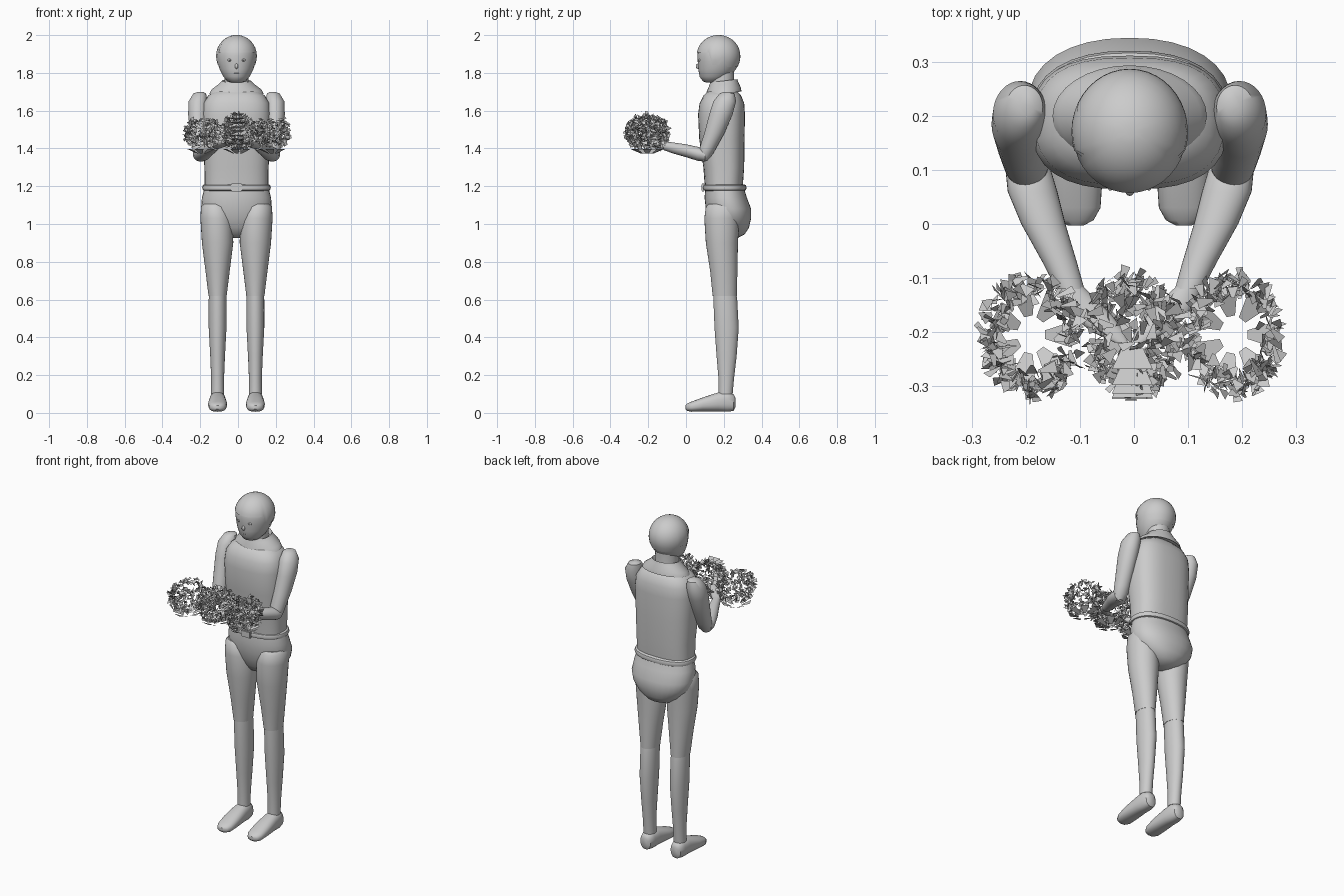
import bpy, bmesh, math, random
from mathutils import Vector, Matrix

random.seed(4)
if "Cube" in bpy.data.objects:
    bpy.data.objects.remove(bpy.data.objects["Cube"])

MID = -0.008  # body centre line
grey = bpy.data.materials.new("plain grey")
grey.use_nodes = True
COLOUR = (0.6, 0.6, 0.6, 1)
grey.diffuse_color = COLOUR
grey.node_tree.nodes["Principled BSDF"].inputs["Base Color"].default_value = COLOUR


def finish(name, bm, smooth=True):
    mesh = bpy.data.meshes.new(name)
    if smooth:
        bmesh.ops.recalc_face_normals(bm, faces=bm.faces)
    bm.to_mesh(mesh)
    bm.free()
    mesh.materials.append(grey)
    ob = bpy.data.objects.new(name, mesh)
    bpy.context.collection.objects.link(ob)
    if smooth:
        bpy.ops.object.select_all(action="DESELECT")
        ob.select_set(True)
        bpy.context.view_layer.objects.active = ob
        bpy.ops.object.shade_smooth_by_angle(angle=math.radians(40))
    return ob


def skin_rings(bm, rings, caps=True):
    n = len(rings[0])
    for a, b in zip(rings, rings[1:]):
        for i in range(n):
            j = (i + 1) % n
            bm.faces.new((a[i], a[j], b[j], b[i]))
    if caps:
        bm.faces.new(rings[0])
        bm.faces.new(rings[-1])


def loft(name, stations, axis="Z", power=2.0, side=1, sides=32):
    """Rings (x, y, z, half width, half depth) across the given axis."""
    bm = bmesh.new()
    rings = []
    for x, y, z, ru, rv in stations:
        ring = []
        for i in range(sides):
            a = math.tau * i / sides
            c, s = math.cos(a), math.sin(a)
            u = ru * math.copysign(abs(c) ** (2 / power), c)
            v = rv * math.copysign(abs(s) ** (2 / power), s)
            off = Vector((u, v, 0)) if axis == "Z" else Vector((u, 0, v))
            ring.append(bm.verts.new(Vector((MID + side * x, y, z)) + off))
        rings.append(ring)
    skin_rings(bm, rings)
    return finish(name, bm)


def ball(name, centre, radii):
    bm = bmesh.new()
    m = Matrix.Translation(centre) @ Matrix.Diagonal((*radii, 1))
    bmesh.ops.create_uvsphere(bm, u_segments=16, v_segments=10, radius=1, matrix=m)
    return finish(name, bm)


# Trunk
loft("torso", [(0, .20, 1.19, .168, .10), (0, .20, 1.3, .17, .108),
               (0, .19, 1.45, .178, .12), (0, .188, 1.58, .182, .124),
               (0, .19, 1.64, .175, .118), (0, .192, 1.68, .15, .10),
               (0, .195, 1.705, .11, .075), (0, .195, 1.715, .06, .05)], power=2.6)
loft("pelvis", [(0, .205, 1.19, .17, .102), (0, .21, 1.14, .183, .112),
                (0, .225, 1.08, .188, .12), (0, .23, 1.03, .175, .115),
                (0, .235, .98, .135, .098), (0, .235, .945, .085, .075),
                (0, .235, .925, .035, .035)], power=2.2)
loft("belt", [(0, .205, z, .170 + d, .104 + d) for z, d in
              [(1.176, 0), (1.18, .008), (1.192, .012), (1.205, .008), (1.21, 0)]], power=2.3)
bm = bmesh.new()
bmesh.ops.create_cube(bm, size=1, matrix=Matrix.Translation((MID, .091, 1.193))
                      @ Matrix.Diagonal((.062, .02, .042, 1)))
bmesh.ops.bevel(bm, geom=bm.edges[:], offset=.005, segments=2, affect="EDGES")
finish("belt_buckle", bm)

# Legs, arms, hands and feet
for side, word in ((1, "left"), (-1, "right")):
    loft(word + "_thigh", [(.115, .195, 1.105, .06, .075), (.112, .195, 1.09, .076, .09),
                           (.105, .19, 1.03, .086, .093), (.1, .19, .9, .083, .085),
                           (.1, .2, .75, .064, .072), (.1, .205, .62, .048, .064)], side=side)
    loft(word + "_shin", [(.1, .205, .64, .045, .06), (.1, .208, .6, .047, .063),
                          (.1, .215, .45, .047, .064), (.1, .215, .3, .039, .053),
                          (.1, .213, .18, .034, .041), (.1, .21, .1, .034, .037)], side=side)
    loft(word + "_foot", [(.1, .262, .055, .018, .025), (.1, .252, .055, .033, .044),
                          (.1, .22, .06, .042, .054), (.1, .17, .058, .044, .05),
                          (.1, .09, .045, .05, .037), (.1, .03, .033, .046, .027),
                          (.1, .007, .03, .033, .02), (.1, -.003, .03, .014, .01)],
         axis="Y", power=2.4, side=side)
    loft(word + "_upper_arm", [(.19, .22, 1.7, .014, .018), (.195, .217, 1.69, .034, .04),
                               (.203, .205, 1.65, .05, .06), (.205, .185, 1.58, .051, .062),
                               (.2, .15, 1.48, .046, .053), (.192, .115, 1.4, .042, .044),
                               (.19, .1, 1.36, .038, .036), (.19, .093, 1.335, .02, .02)], side=side)
    loft(word + "_forearm", [(.19, .118, 1.362, .025, .02), (.188, .1, 1.365, .042, .035),
                             (.18, .06, 1.372, .046, .037), (.16, 0, 1.388, .041, .034),
                             (.13, -.07, 1.403, .032, .029), (.11, -.12, 1.415, .026, .023)],
         axis="Y", side=side)
    loft(word + "_hand", [(.112, -.11, 1.415, .02, .018), (.095, -.14, 1.42, .034, .02),
                          (.07, -.17, 1.43, .038, .016), (.04, -.2, 1.44, .03, .012),
                          (.015, -.22, 1.447, .012, .006)], axis="Y", side=side)

# Neck, collar and head
loft("neck", [(0, .195, 1.68, .07, .065), (0, .19, 1.74, .064, .062), (0, .19, 1.84, .066, .066)])
collar = loft("collar", [(0, .2, 1.698, .125, .088), (0, .2, 1.69, .143, .094),
                         (0, .2, 1.712, .132, .09), (0, .2, 1.742, .092, .077),
                         (0, .2, 1.758, .078, .072), (0, .2, 1.735, .066, .062)])
for v in collar.data.vertices:
    v.co.z += .12 * (v.co.y - .2)
HX, HY, HZ, RX, RY, RZ = MID, .172, 1.89, .104, .112, .107
loft("head", [(0, .14, 1.748, .026, .03), (0, .142, 1.755, .046, .052),
              (0, .152, 1.78, .07, .08), (0, .165, 1.82, .09, .1),
              (0, .171, 1.86, .101, .109)]
     + [(0, HY, HZ + RZ * math.sin(t), RX * math.cos(t), RY * math.cos(t))
        for t in (0, .25, .5, .75, 1, 1.25, 1.45)])

# Hair cap whose lower edge dips over the temples and nape
bm = bmesh.new()
rings = []
for k in range(11):
    ring = []
    for i in range(40):
        a = math.tau * i / 40
        back = math.sin(a)
        edge = 1.908 if back < -.45 else 1.842 if back < .1 else 1.86 if back < .35 else 1.83
        z = edge + (HZ + RZ + .003 - edge) * math.sin(math.pi / 2 * k / 10.3)
        up = (z - HZ) / (RZ + .0035)
        r = math.sqrt(max(0, 1 - up * up)) if up > 0 else 1 - .45 * up * up
        ring.append(bm.verts.new((HX + (RX + .004) * r * math.cos(a),
                                  HY + (RY + .004) * r * back, z)))
    rings.append(ring)
skin_rings(bm, rings, caps=False)
bm.faces.new(rings[-1])
finish("hair", bm)

# Face
for side, word in ((1, "left"), (-1, "right")):
    ball(word + "_eye", (MID + side * .036, .072, 1.868), (.011, .007, .008))
    ball(word + "_pupil", (MID + side * .036, .066, 1.868), (.004, .004, .004))
ball("nose", (MID, .064, 1.835), (.009, .012, .014))
ball("upper_lip", (MID, .076, 1.797), (.022, .008, .004))
ball("lower_lip", (MID, .079, 1.79), (.018, .008, .004))


# Bouquet of loose, flat petals
def petal(bm, pos, along, across, length, narrow, wide):
    along, across = along.normalized(), across.normalized()
    tip, base = pos + along * length / 2, pos - along * length / 2
    bm.faces.new([bm.verts.new(p) for p in (base - across * narrow, base + across * narrow,
                                            tip + across * wide, tip - across * wide)])


def random_direction():
    return Vector([random.gauss(0, 1) for _ in range(3)]).normalized()


CLUSTERS = [("right_blooms", -.19, 270), ("middle_blooms", 0, 340), ("left_blooms", .185, 270)]
for name, cx, count in CLUSTERS:
    bm = bmesh.new()
    centre = Vector((cx, -.205, 1.485))
    made = 0
    while made < count:
        d = random_direction()
        if cx and abs(d.z) > .75:
            continue
        made += 1
        r = random.uniform(.78, 1.03)
        pos = centre + Vector((d.x * .092, d.y * .115, d.z * .098)) * r
        along = d * .5 + random_direction()
        petal(bm, pos, along, along.cross(random_direction()),
              random.uniform(.018, .034), .003, random.uniform(.006, .014))
    # Broad leaves cupping the cluster from below
    for i in range(7):
        a = math.tau * i / 7
        out = Vector((math.cos(a), math.sin(a), .45))
        pos = centre + Vector((out.x * .05, out.y * .06, -.1))
        petal(bm, pos, out, out.cross(Vector((0, 0, 1))), .055, .008, .024)
    finish(name, bm, smooth=False)

# Layered petals at the front of the bouquet
bm = bmesh.new()
for i in range(9):
    t = i / 8 * 2 - 1
    pos = Vector((-.003, -.205 - .1 * math.sqrt(1 - .8 * t * t), 1.49 + .09 * t))
    petal(bm, pos, Vector((0, -1, .25)), Vector((1, 0, 0)), .04, .02, .038)
finish("front_petals", bm, smooth=False)
